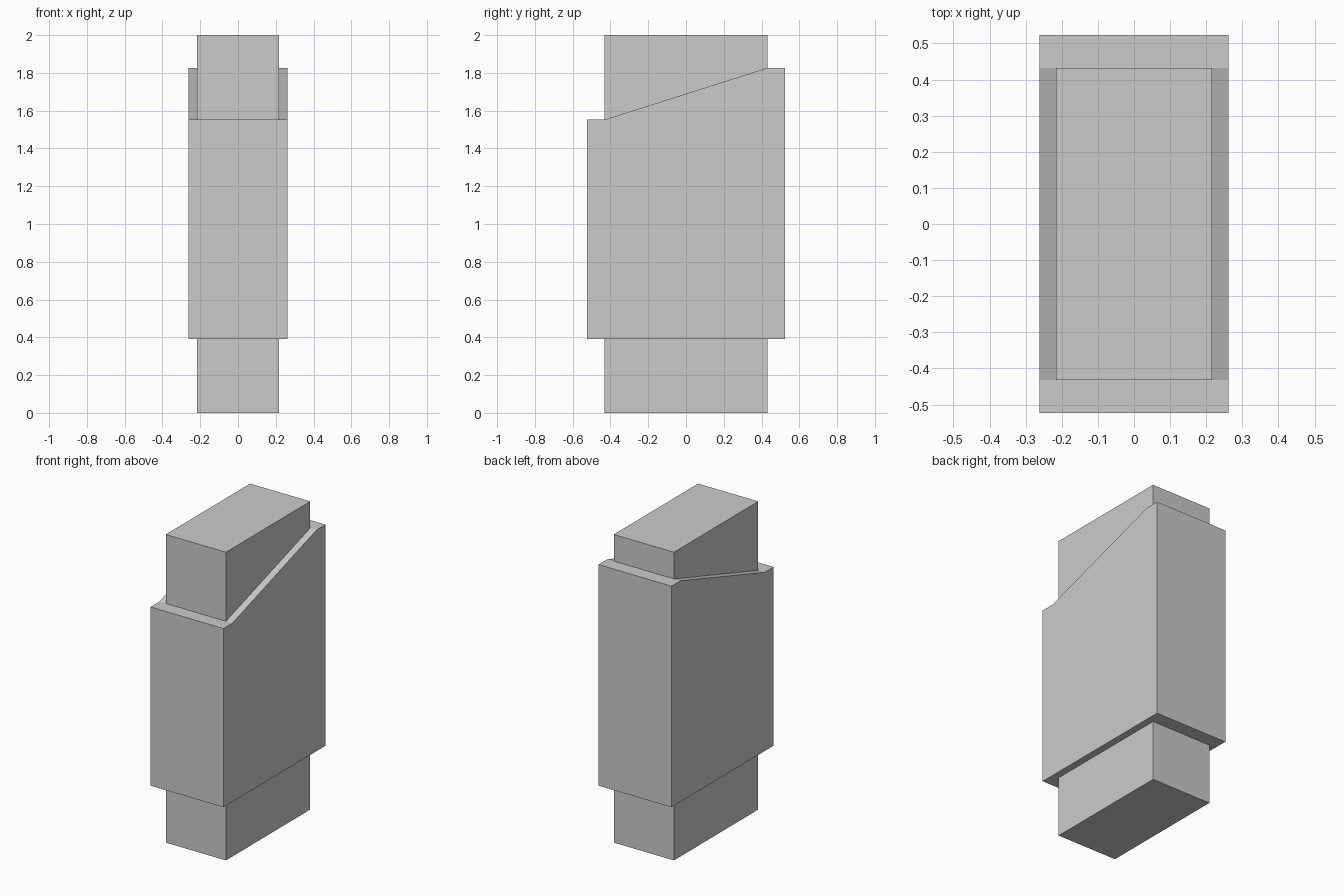
import bpy, bmesh

if "Cube" in bpy.data.objects:
    bpy.data.objects.remove(bpy.data.objects["Cube"])


def extruded(name, profile, half_width):
    """Extrude a closed (y, z) profile symmetrically along x."""
    bm = bmesh.new()
    face = bm.faces.new([bm.verts.new((-half_width, y, z)) for y, z in profile])
    ext = bmesh.ops.extrude_face_region(bm, geom=[face])
    verts = [g for g in ext["geom"] if isinstance(g, bmesh.types.BMVert)]
    bmesh.ops.translate(bm, verts=verts, vec=(2 * half_width, 0, 0))
    bmesh.ops.recalc_face_normals(bm, faces=bm.faces)
    mesh = bpy.data.meshes.new(name)
    bm.to_mesh(mesh)
    bm.free()
    obj = bpy.data.objects.new(name, mesh)
    bpy.context.collection.objects.link(obj)
    return obj


CORE_Y, SLEEVE_Y = 0.432, 0.523
BOTTOM, FRONT_TOP, BACK_TOP = 0.392, 1.552, 1.827

# Full-height inner block
extruded("core_block",
         [(-CORE_Y, 0), (CORE_Y, 0), (CORE_Y, 2), (-CORE_Y, 2)], 0.216)

# Wider jacket with a sloping upper rim, level at front and back
extruded("outer_sleeve",
         [(-SLEEVE_Y, BOTTOM), (SLEEVE_Y, BOTTOM), (SLEEVE_Y, BACK_TOP),
          (CORE_Y, BACK_TOP), (-CORE_Y, FRONT_TOP), (-SLEEVE_Y, FRONT_TOP)], 0.262)
